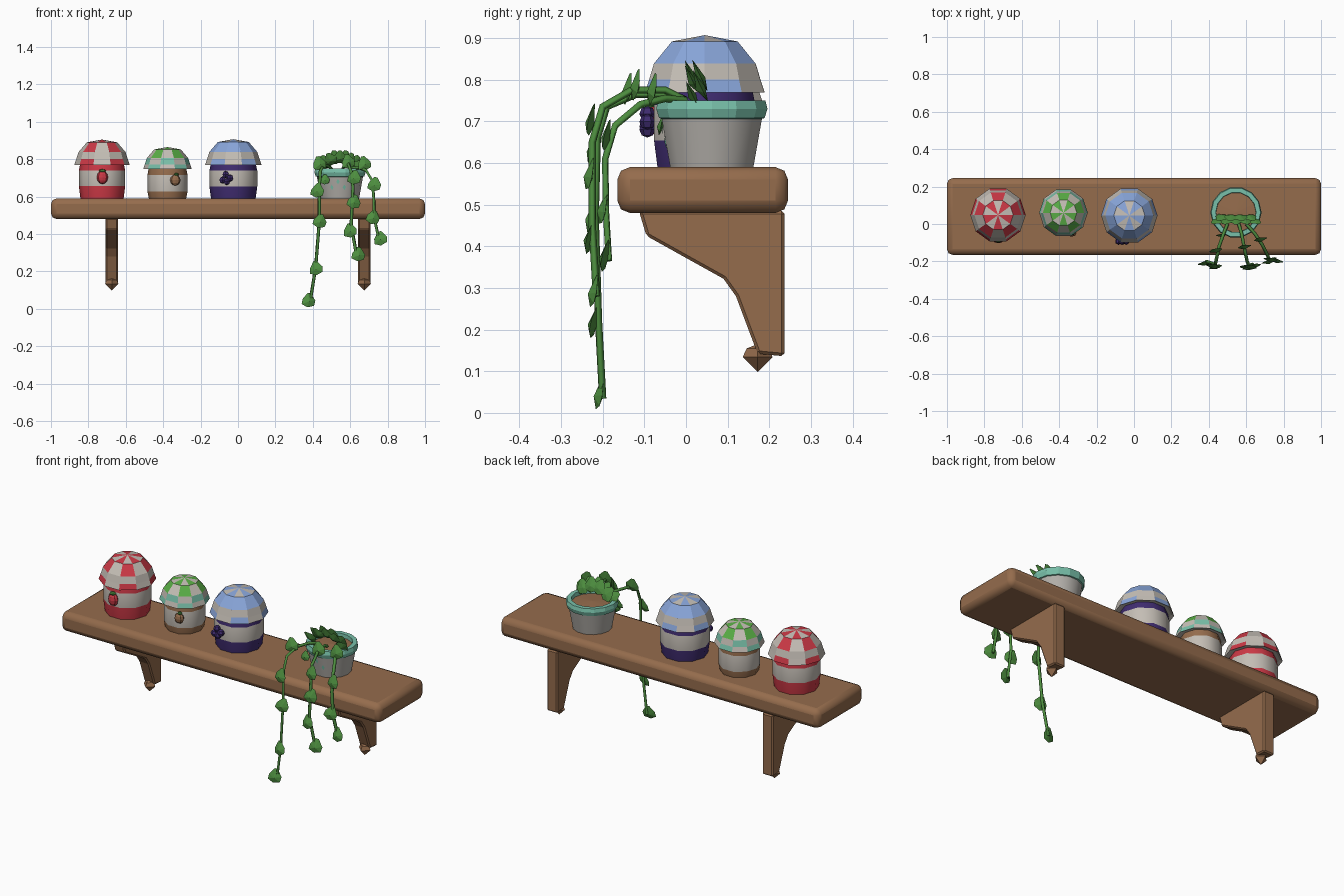
import bpy, bmesh, math
from mathutils import Matrix, Vector

if "Cube" in bpy.data.objects:
    bpy.data.objects.remove(bpy.data.objects["Cube"])

def mat(name, r, g, b):
    m = bpy.data.materials.new(name)
    m.diffuse_color = (r, g, b, 1)
    m.use_nodes = True
    m.node_tree.nodes["Principled BSDF"].inputs["Base Color"].default_value = m.diffuse_color
    return m

WOOD = mat("warm wood", .30, .15, .073)
WHITE = mat("off white", .55, .51, .46)
RED = mat("berry red", .60, .04, .06)
PURPLE = mat("dark purple", .05, .025, .16)
BLUE = mat("soft blue", .25, .38, .70)
GREEN = mat("bright green", .10, .42, .06)
TEAL = mat("teal", .19, .53, .40)
LEAF = mat("leaf green", .075, .27, .05)
GREY = mat("pot grey", .45, .43, .40)

def finish(name, bm, mats, smooth=None):
    bmesh.ops.recalc_face_normals(bm, faces=bm.faces)
    me = bpy.data.meshes.new(name)
    bm.to_mesh(me)
    bm.free()
    for m in mats:
        me.materials.append(m)
    ob = bpy.data.objects.new(name, me)
    bpy.context.collection.objects.link(ob)
    if smooth:
        bpy.ops.object.select_all(action='DESELECT')
        ob.select_set(True)
        bpy.context.view_layer.objects.active = ob
        bpy.ops.object.shade_smooth_by_angle(angle=math.radians(smooth))
    return ob

def lathe(name, x, y, profile, bands, segs=10, smooth=None):
    """Spin (radius, z) points; bands gives an (even, odd) material pair per strip."""
    mats = list(dict.fromkeys(m for pair in bands for m in pair))
    bm = bmesh.new()
    rings = []
    for r, z in profile:
        if r == 0:
            rings.append([bm.verts.new((x, y, z))] * segs)
        else:
            rings.append([bm.verts.new((x + r * math.cos(math.tau * i / segs),
                                        y + r * math.sin(math.tau * i / segs), z))
                          for i in range(segs)])
    for a, b, pair in zip(rings, rings[1:], bands):
        for i in range(segs):
            j = (i + 1) % segs
            f = bm.faces.new(list(dict.fromkeys((a[i], a[j], b[j], b[i]))))
            f.material_index = mats.index(pair[i % 2])
    return finish(name, bm, mats, smooth)

def blob(name, loc, size, m, u=8, v=6):
    bm = bmesh.new()
    bmesh.ops.create_uvsphere(bm, u_segments=u, v_segments=v, radius=1,
                              matrix=Matrix.Translation(loc) @ Matrix.Diagonal((*size, 1)))
    return finish(name, bm, [m])

def bevel(ob, width, segments):
    b = ob.modifiers.new("bevel", 'BEVEL')
    b.width, b.segments, b.limit_method = width, segments, 'ANGLE'

# Shelf board
bm = bmesh.new()
bmesh.ops.create_cube(bm, size=1, matrix=Matrix.Translation((0, .04, .535))
                      @ Matrix.Diagonal((2, .41, .11, 1)))
bevel(finish("shelf_board", bm, [WOOD], 30), .03, 2)

# Brackets with a pointed foot
side = [(-.113, .485), (.236, .485), (.236, .136), (.172, .142), (.15, .20),
        (.12, .28), (.09, .322), (-.095, .425)]
for sx, label in ((-1, "left"), (1, "right")):
    bm = bmesh.new()
    face = bm.faces.new([bm.verts.new((sx * .675 - .033, y, z)) for y, z in side])
    out = bmesh.ops.extrude_face_region(bm, geom=[face])
    bmesh.ops.translate(bm, vec=(.066, 0, 0),
                        verts=[v for v in out["geom"] if isinstance(v, bmesh.types.BMVert)])
    bevel(finish(label + "_bracket", bm, [WOOD]), .007, 1)
    lathe(label + "_bracket_foot", sx * .675, .172,
          [(0, .098), (.036, .134), (.026, .155), (0, .165)], [(WOOD, WOOD)] * 3, 4)

# Jars: banded barrel body and patterned cloth lid
def jar(label, x, y, r, lid_r, top, base_h, base, lid_bands):
    edge = top - .135 * lid_r / .148
    lathe(label + "_jar_body", x, y,
          [(0, .588), (r * .93, .588), (r, .588 + base_h), (r, edge - .03),
           (r * .93, edge + .01), (0, edge + .01)],
          [(base, base), (base, base), (WHITE, WHITE), (base, base), (base, base)], 10, 50)
    k = lid_r / .148
    lathe(label + "_jar_lid", x, y,
          [(0, edge + .015), (lid_r * .9, edge + .006), (lid_r, edge), (lid_r * .93, edge + .03 * k),
           (lid_r * .85, edge + .068 * k), (lid_r * .55, edge + .12 * k), (0, top)],
          [(WHITE, WHITE), (WHITE, WHITE)] + lid_bands, 10)

jar("red", -.727, .048, .124, .148, .905, .07, RED,
    [(RED, WHITE), (WHITE, WHITE), (RED, WHITE), (WHITE, RED)])
jar("green", -.377, .06, .107, .13, .865, .038, WOOD,
    [(TEAL, WHITE), (WHITE, TEAL), (GREEN, WHITE), (WHITE, GREEN)])
jar("blue", -.025, .045, .128, .151, .907, .066, PURPLE,
    [(BLUE, WHITE), (WHITE, WHITE), (BLUE, BLUE), (WHITE, BLUE)])

# Fruit ornaments on the jar fronts
blob("strawberry", (-.725, -.083, .703), (.03, .02, .036), RED)
blob("strawberry_top", (-.725, -.086, .738), (.02, .016, .009), LEAF, 5, 4)
blob("brown_fruit", (-.335, -.048, .688), (.028, .02, .029), WOOD)
blob("brown_fruit_top", (-.33, -.05, .718), (.014, .012, .009), LEAF, 5, 4)
for i, (gx, gz) in enumerate([(-.083, .688), (-.066, .718), (-.042, .699), (-.06, .68)]):
    blob("grape_%d" % i, (gx, -.093, gz), (.019, .019, .019), PURPLE, 6, 4)

# Plant pot with rim and soil
PX, PY = .545, .062
lathe("plant_pot", PX, PY, [(0, .588), (.102, .588), (.125, .715)], [(GREY, GREY)] * 2, 14, 40)
lathe("pot_rim", PX, PY,
      [(.12, .705), (.13, .708), (.137, .73), (.132, .75), (.108, .75), (.106, .72)],
      [(TEAL, TEAL)] * 5, 14)
lathe("soil", PX, PY, [(.11, .728), (0, .735)], [(WOOD, WOOD)], 14)

# Painted diamonds around the pot front
for i, (a, z) in enumerate([(-112, .65), (-95, .68), (-78, .65), (-130, .675)]):
    r = .102 + .023 * (z - .588) / .127 + .001
    d = Vector((math.cos(math.radians(a)), math.sin(math.radians(a)), 0))
    t = Vector((-d.y, d.x, 0))
    c = Vector((PX, PY, z)) + d * r
    bm = bmesh.new()
    pts = [c + t * u + Vector((0, 0, w)) + d * w * .18
           for u, w in ((.009, 0), (0, .015), (-.009, 0), (0, -.015))]
    bm.faces.new([bm.verts.new(p) for p in pts])
    finish("pot_diamond_%d" % i, bm, [TEAL])

# Leaves: flat shield outline with raised middle on both sides
shield = [(-.008, .043), (.010, .041), (.036, .004), (.031, -.024),
          (-.004, -.036), (-.037, -.022), (-.034, .006)]
def leaf(name, loc, lean=-.2, roll=0, turn=0, size=1):
    M = (Matrix.Translation(loc) @ Matrix.Rotation(turn, 4, 'Z') @ Matrix.Rotation(lean, 4, 'X')
         @ Matrix.Rotation(roll, 4, 'Y') @ Matrix.Scale(size, 4))
    bm = bmesh.new()
    rim = [bm.verts.new(M @ Vector((u, 0, w))) for u, w in shield]
    for depth in (-.013, .009):
        mid = bm.verts.new(M @ Vector((0, depth, -.006)))
        for i in range(len(rim)):
            bm.faces.new((rim[i], rim[(i + 1) % len(rim)], mid))
    finish(name, bm, [LEAF])

# Trailing vines and their leaves
vines = {
    "left": ([(.50, .0, .75), (.48, -.05, .765), (.455, -.12, .765), (.44, -.19, .735),
              (.435, -.213, .66), (.435, -.218, .47), (.415, -.21, .22), (.385, -.2, .035)],
             [(.436, -.14, .775), (.425, -.225, .63), (.438, -.228, .467),
              (.418, -.222, .215), (.378, -.208, .043)]),
    "middle": ([(.56, .0, .75), (.575, -.05, .775), (.59, -.13, .775), (.605, -.2, .735),
                (.615, -.225, .65), (.605, -.225, .45), (.635, -.215, .28)],
               [(.59, -.12, .785), (.622, -.228, .70), (.62, -.232, .57), (.60, -.232, .417),
                (.644, -.222, .289)]),
    "right": ([(.60, .0, .75), (.645, -.05, .755), (.685, -.11, .74), (.715, -.17, .69),
               (.725, -.194, .61), (.73, -.192, .48), (.755, -.185, .365)],
              [(.676, -.08, .775), (.73, -.19, .663), (.722, -.20, .487), (.762, -.195, .374)]),
}
for label, (path, leaves) in vines.items():
    cu = bpy.data.curves.new(label + "_vine", 'CURVE')
    cu.dimensions = '3D'
    cu.bevel_depth, cu.bevel_resolution, cu.use_fill_caps = .009, 0, True
    sp = cu.splines.new('POLY')
    sp.points.add(len(path) - 1)
    for p, co in zip(sp.points, path):
        p.co = (*co, 1)
    cu.materials.append(LEAF)
    bpy.context.collection.objects.link(bpy.data.objects.new(label + "_vine", cu))
    for i, p in enumerate(leaves):
        leaf("%s_vine_leaf_%d" % (label, i), p, roll=(-.2, .1, .25)[i % 3], turn=(.2, -.2)[i % 2])

# Leaf tuft in the pot
for i in range(9):
    t = i / 8 * 2 - 1
    leaf("tuft_leaf_%d" % i, (PX + t * .1, .015 + .02 * (i % 2), .81 - .045 * t * t),
         lean=.45, roll=t * .8, size=1.05 if i % 2 else .95)
leaf("tuft_leaf_low", (.465, -.06, .69), size=.7)
